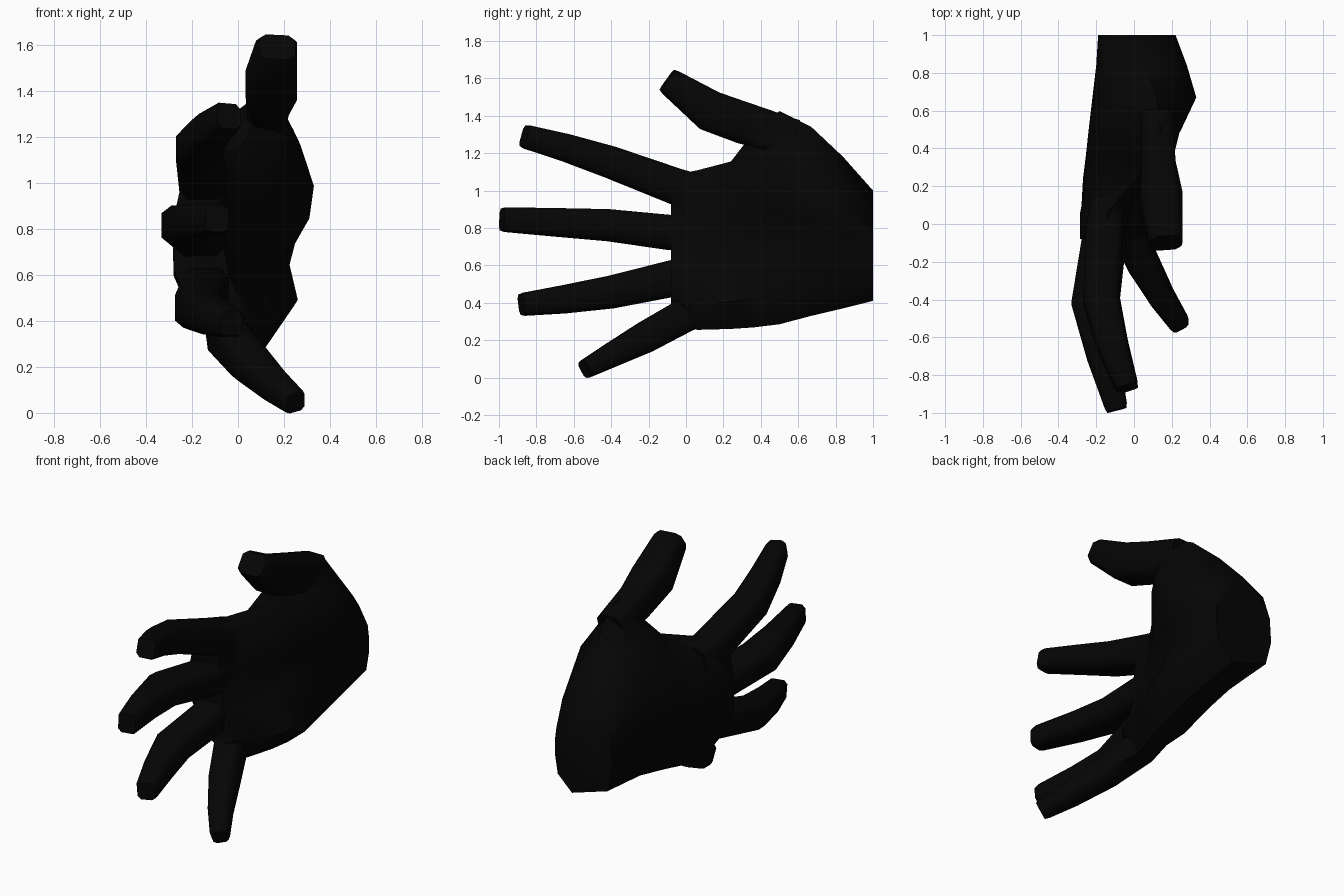
import bpy, bmesh, math
from mathutils import Vector

mat = bpy.data.materials.new("matte black")
mat.diffuse_color = (0.0015, 0.0015, 0.0015, 1)


def loft(name, rings):
    """Skin a list of equal-sized point rings and cap both ends."""
    bm = bmesh.new()
    loops = [[bm.verts.new(p) for p in r] for r in rings]
    n = len(loops[0])
    for a, b in zip(loops, loops[1:]):
        for i in range(n):
            j = (i + 1) % n
            bm.faces.new((a[i], a[j], b[j], b[i]))
    bm.faces.new(loops[0])
    bm.faces.new(loops[-1])
    bmesh.ops.recalc_face_normals(bm, faces=bm.faces)
    me = bpy.data.meshes.new(name)
    bm.to_mesh(me)
    bm.free()
    me.materials.append(mat)
    ob = bpy.data.objects.new(name, me)
    bpy.context.collection.objects.link(ob)
    return ob


def digit(name, path):
    """Boxy eight-sided finger; path rows are x, y, z, half width, half depth."""
    pts = [Vector(p[:3]) for p in path]
    sizes = [p[3:] for p in path]
    end = (pts[-1] - pts[-2]).normalized()
    # blunt chamfered tip
    pts.append(pts[-1].copy())
    pts[-2] = pts[-1] - end * 0.025
    sizes.append([s * 0.88 for s in sizes[-1]])
    spread = math.radians(32)
    k = 1 / math.cos(spread)
    angles = [q * math.pi / 2 + s * spread for q in range(4) for s in (-1, 1)]
    rings = []
    for i, (p, (a, b)) in enumerate(zip(pts, sizes)):
        t = (pts[min(i + 1, len(pts) - 1)] - pts[max(i - 1, 0)]).normalized()
        w = t.cross(Vector((1, 0, 0))).normalized()
        d = w.cross(t)
        rings.append([p + w * (a * k * math.cos(g)) + d * (b * k * math.sin(g)) for g in angles])
    return loft(name, rings)


# palm: y, low z, high z, low edge x, palm side x (5), high edge x, back x (4)
sections = [
    (1.00, .41, 1.00, .10, .20, .22, .22, .21, .15, .02, -.13, -.18, -.19, -.15),
    (0.84, .37, 1.18, .11, .23, .21, .26, .28, .22, .06, -.12, -.19, -.20, -.15),
    (0.67, .33, 1.34, .12, .26, .21, .31, .33, .27, .12, -.07, -.18, -.22, -.15),
    (0.50, .285, 1.425, .12, .245, .15, .22, .25, .24, .14, -.05, -.19, -.24, -.16),
    (0.36, .268, 1.31, .10, .21, .10, .11, .16, .17, .10, -.08, -.22, -.255, -.17),
    (0.24, .26, 1.155, .07, .18, .07, .05, .07, .07, .01, -.14, -.25, -.27, -.18),
    (0.06, .255, 1.108, .01, .10, .01, -.02, -.03, -.05, -.14, -.24, -.285, -.28, -.18),
    (-0.08, .32, 1.08, -.04, .03, -.04, -.06, -.06, -.08, -.16, -.25, -.285, -.28, -.18),
]
fractions = (0, 0.16, 0.37, 0.51, 0.65, 0.83, 1, 0.87, 0.66, 0.4, 0.13)
hand = loft("hand", [[(x, s[0], s[1] + f * (s[2] - s[1])) for f, x in zip(fractions, s[3:])]
                     for s in sections])

# fingers and thumb
digits = [
    digit("index_finger", [(-0.14, 0.12, 0.98, 0.09, 0.09), (-0.155, -0.05, 1.02, 0.098, 0.10),
                           (-0.175, -0.40, 1.15, 0.087, 0.095), (-0.12, -0.63, 1.225, 0.075, 0.08),
                           (-0.04, -0.865, 1.29, 0.064, 0.06)]),
    digit("middle_finger", [(-0.15, 0.12, 0.775, 0.09, 0.09), (-0.165, -0.08, 0.775, 0.094, 0.11),
                            (-0.22, -0.42, 0.815, 0.086, 0.112), (-0.165, -0.70, 0.83, 0.076, 0.085),
                            (-0.09, -0.985, 0.845, 0.066, 0.06)]),
    digit("ring_finger", [(-0.12, 0.12, 0.56, 0.09, 0.09), (-0.14, -0.07, 0.53, 0.098, 0.10),
                          (-0.175, -0.40, 0.457, 0.088, 0.10), (-0.11, -0.64, 0.42, 0.076, 0.08),
                          (-0.03, -0.88, 0.39, 0.062, 0.06)]),
    digit("little_finger", [(-0.07, 0.12, 0.39, 0.09, 0.07), (-0.05, 0.00, 0.335, 0.09, 0.085),
                            (0.045, -0.20, 0.225, 0.085, 0.08), (0.15, -0.39, 0.125, 0.066, 0.065),
                            (0.25, -0.54, 0.045, 0.052, 0.052)]),
    digit("thumb", [(0.12, 0.58, 1.28, 0.10, 0.085), (0.13, 0.31, 1.36, 0.112, 0.09),
                    (0.145, 0.13, 1.425, 0.11, 0.112), (0.17, -0.10, 1.59, 0.074, 0.09)]),
]

# weld the digits onto the palm
bpy.context.view_layer.objects.active = hand
hand.select_set(True)
for d in digits:
    m = hand.modifiers.new("join", 'BOOLEAN')
    m.operation = 'UNION'
    m.solver = 'EXACT'
    m.object = d
    bpy.ops.object.modifier_apply(modifier=m.name)
    bpy.data.objects.remove(d)

bpy.ops.object.select_all(action='DESELECT')
hand.select_set(True)
bpy.ops.object.shade_smooth_by_angle(angle=math.radians(60))
